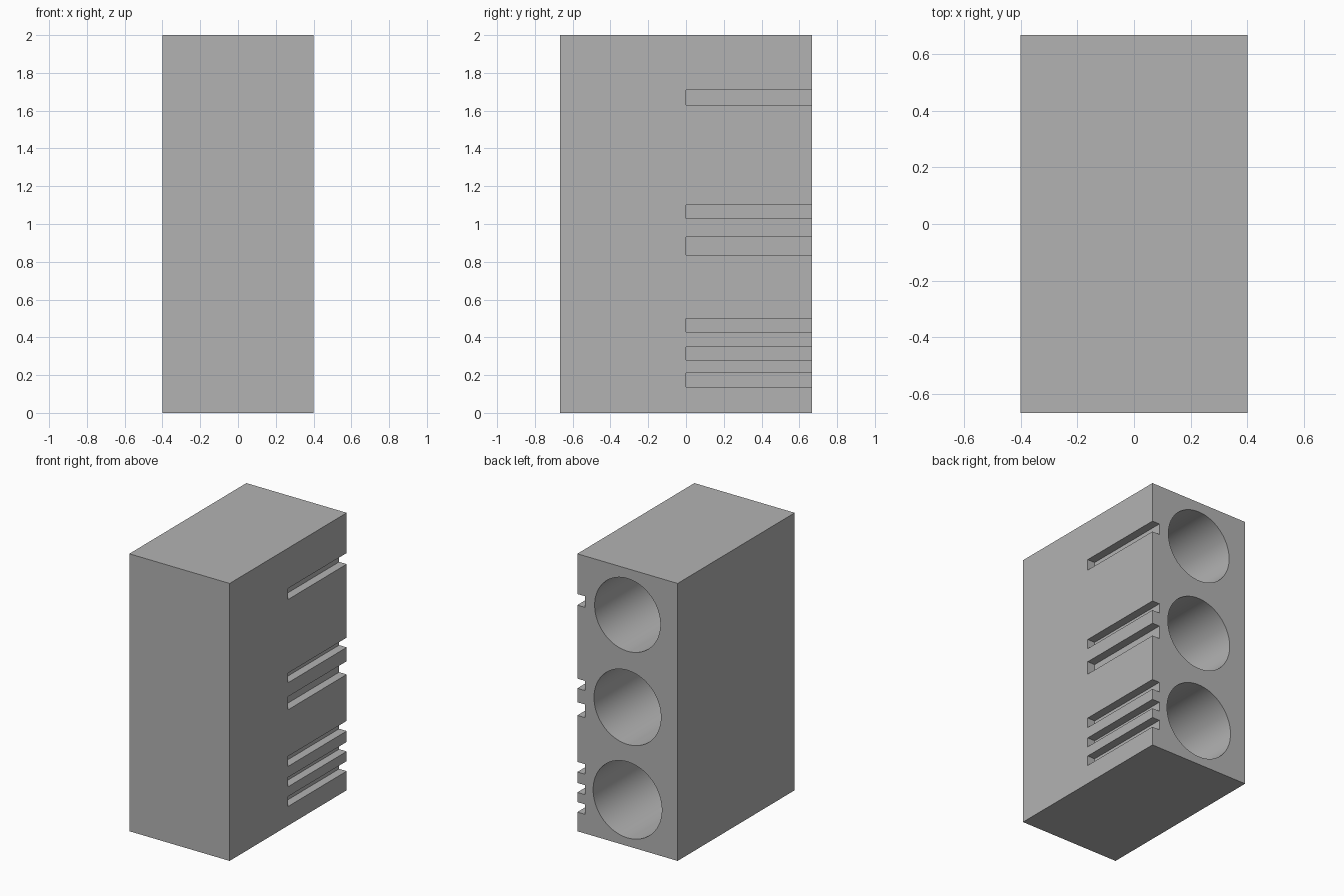
import bpy
import math

old = bpy.data.objects.get("Cube")
if old:
    bpy.data.objects.remove(old, do_unlink=True)

WIDTH, DEPTH, HEIGHT = 0.8, 4 / 3, 2.0
BACK = DEPTH / 2
SLOT_DEPTH = 0.06
MARGIN = 0.1  # how far cutters poke out of the block

grey = bpy.data.materials.new("plain grey")
grey.use_nodes = True
colour = (0.45, 0.45, 0.45, 1)
grey.diffuse_color = colour
grey.node_tree.nodes["Principled BSDF"].inputs["Base Color"].default_value = colour


def box(name, x, y, z):
    """Box from (min, max) ranges on each axis."""
    ranges = (x, y, z)
    bpy.ops.mesh.primitive_cube_add(size=1, location=[(a + b) / 2 for a, b in ranges])
    ob = bpy.context.object
    ob.name = name
    ob.scale = [b - a for a, b in ranges]
    bpy.ops.object.transform_apply(location=True, rotation=False, scale=True)
    ob.data.materials.append(grey)
    return ob


def bore(name, radius, z):
    """Horizontal cylinder reaching from the middle out through the back."""
    length = BACK + MARGIN
    bpy.ops.mesh.primitive_cylinder_add(vertices=96, radius=radius, depth=length,
                                        location=(0, length / 2, z),
                                        rotation=(math.pi / 2, 0, 0))
    ob = bpy.context.object
    ob.name = name
    ob.data.materials.append(grey)
    return ob


# Solid block
block = box("block", (-WIDTH / 2, WIDTH / 2), (-BACK, BACK), (0, HEIGHT))

# Three round sockets in the back, slightly wider towards the bottom
cutters = [bore("socket_cutter", r, HEIGHT * (2 * i + 1) / 6)
           for i, r in enumerate((0.274, 0.267, 0.262))]

# Marker slots on the side: one, two and three beside the sockets
slots = [(1.63, 1.71), (1.03, 1.10), (0.835, 0.93),
         (0.427, 0.50), (0.28, 0.348), (0.138, 0.21)]
for z in slots:
    cutters.append(box("slot_cutter", (WIDTH / 2 - SLOT_DEPTH, WIDTH / 2 + MARGIN),
                       (0, BACK + MARGIN), z))

# Cut everything out, then drop the cutters
bpy.ops.object.select_all(action="DESELECT")
block.select_set(True)
bpy.context.view_layer.objects.active = block
for cutter in cutters:
    cutter.hide_render = True
    mod = block.modifiers.new("cut", "BOOLEAN")
    mod.operation = "DIFFERENCE"
    mod.solver = "EXACT"
    mod.object = cutter
    bpy.ops.object.modifier_apply(modifier=mod.name)
for cutter in cutters:
    bpy.data.objects.remove(cutter, do_unlink=True)

bpy.ops.object.shade_smooth_by_angle(angle=math.radians(30))
